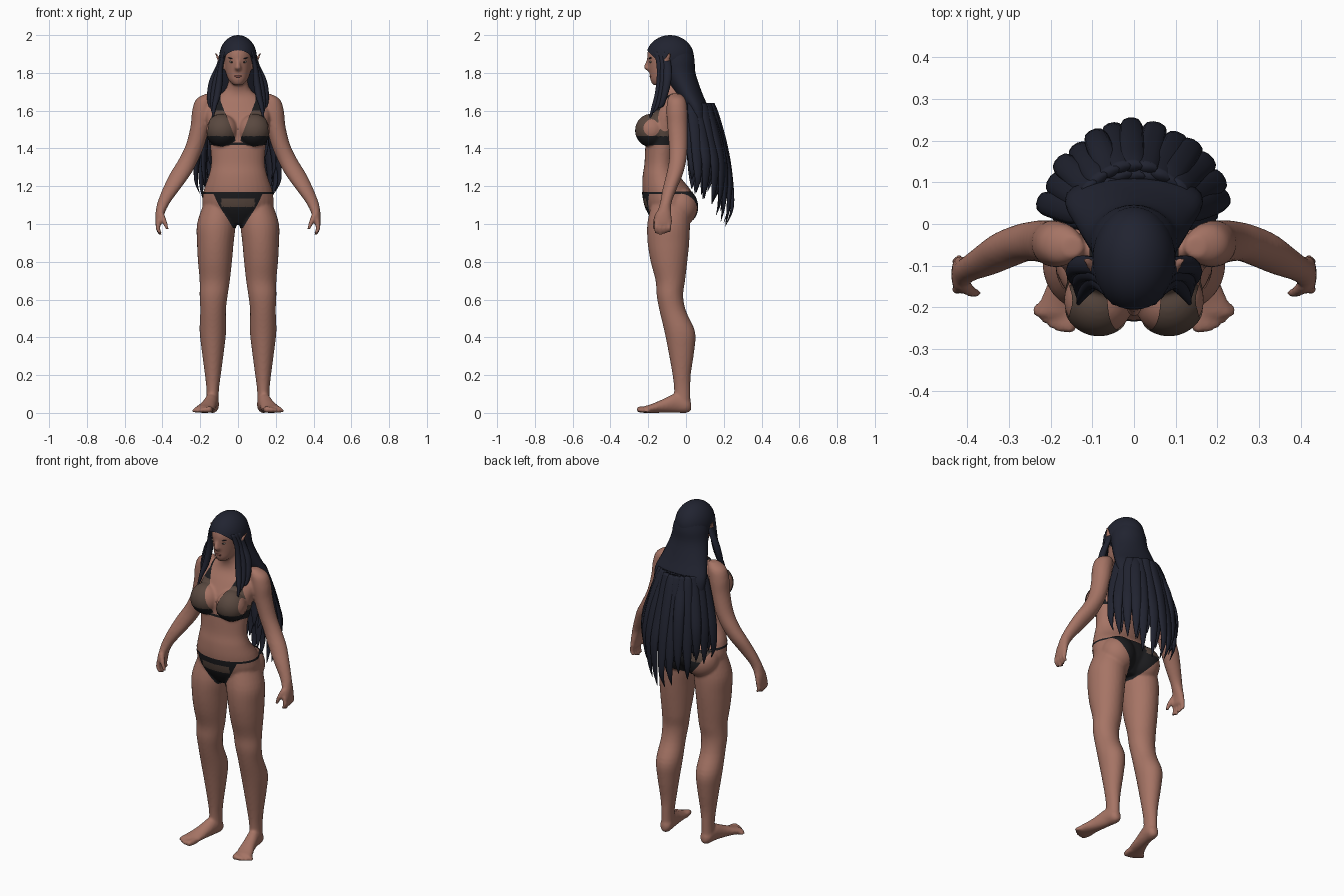
import bpy, bmesh, math, random
from mathutils import Vector, Matrix

if "Cube" in bpy.data.objects:
    bpy.data.objects.remove(bpy.data.objects["Cube"], do_unlink=True)
random.seed(4)
X, Y, Z = Vector((1, 0, 0)), Vector((0, 1, 0)), Vector((0, 0, 1))


def material(name, colour):
    m = bpy.data.materials.new(name)
    m.use_nodes = True
    m.diffuse_color = (*colour, 1)
    m.node_tree.nodes["Principled BSDF"].inputs["Base Color"].default_value = (*colour, 1)
    return m


SKIN = material("skin", (0.38, 0.175, 0.13))
HAIR = material("hair_blue_black", (0.015, 0.017, 0.03))
BLACK = material("cloth_black", (0.012, 0.012, 0.014))
BROWN = material("cloth_brown", (0.1, 0.065, 0.05))
LIPS = material("lips", (0.22, 0.075, 0.065))
EYE = material("eye", (0.35, 0.3, 0.26))


def finish(name, bm, *mats):
    """Turn a bmesh into a smooth-shaded object."""
    mesh = bpy.data.meshes.new(name)
    bm.to_mesh(mesh)
    bm.free()
    for m in mats:
        mesh.materials.append(m)
    for p in mesh.polygons:
        p.use_smooth = True
    ob = bpy.data.objects.new(name, mesh)
    bpy.context.collection.objects.link(ob)
    return ob


def spline(rows, steps=4):
    """Catmull-Rom interpolation of section rows."""
    out = []
    for i in range(len(rows) - 1):
        a, b, c, d = (rows[max(0, min(len(rows) - 1, i + k))] for k in (-1, 0, 1, 2))
        for j in range(steps):
            t = j / steps
            out.append([q + 0.5 * t * (r - p + t * (2 * p - 5 * q + 4 * r - s + t * (3 * (q - r) + s - p)))
                        for p, q, r, s in zip(a, b, c, d)])
    return out + [list(rows[-1])]


def loft(bm, rows, u=X, v=Y, sides=20, mirror=1):
    """Closed tube through elliptical sections (x, y, z, radius_u, radius_v)."""
    rings = []
    for x, y, z, ru, rv in spline(rows):
        c = Vector((x * mirror, y, z))
        ru, rv = max(ru, 0.001), max(rv, 0.001)
        rings.append([bm.verts.new(c + u * ru * math.cos(k * math.tau / sides)
                                   + v * rv * math.sin(k * math.tau / sides)) for k in range(sides)])
    faces = [bm.faces.new(rings[0]), bm.faces.new(rings[-1][::-1])]
    for a, b in zip(rings, rings[1:]):
        for k in range(sides):
            n = (k + 1) % sides
            faces.append(bm.faces.new((a[k], b[k], b[n], a[n])))
    bmesh.ops.recalc_face_normals(bm, faces=faces)


def ball(bm, centre, size, tilt=0):
    mat = Matrix.Translation(centre) @ Matrix.Rotation(tilt, 4, "Y") @ Matrix.Diagonal((*size, 1))
    bmesh.ops.create_uvsphere(bm, u_segments=32, v_segments=20, radius=1, matrix=mat)


# Body: torso, neck and head
bm = bmesh.new()
loft(bm, [(0, -.09, 1.0, .08, .07), (0, -.085, 1.08, .18, .125), (0, -.1, 1.17, .183, .13),
          (0, -.13, 1.25, .157, .1), (0, -.135, 1.32, .142, .085), (0, -.125, 1.42, .148, .09),
          (0, -.105, 1.52, .163, .1), (0, -.08, 1.6, .17, .085), (0, -.062, 1.66, .13, .065),
          (0, -.065, 1.7, .078, .056), (0, -.075, 1.74, .054, .056), (0, -.08, 1.82, .05, .055)], sides=32)
loft(bm, [(0, -.15, 1.735, .022, .025), (0, -.13, 1.76, .048, .058), (0, -.108, 1.8, .065, .086),
          (0, -.092, 1.85, .075, .11), (0, -.085, 1.9, .08, .12), (0, -.085, 1.95, .068, .1),
          (0, -.085, 1.985, .03, .04)], sides=32)
loft(bm, [(0, -.197, 1.875, .008, .009), (0, -.205, 1.845, .011, .014),
          (0, -.207, 1.825, .017, .016), (0, -.195, 1.81, .009, .007)])

for s in (1, -1):
    # Bust and glutes
    ball(bm, (s * .084, -.183, 1.495), (.084, .083, .085))
    ball(bm, (s * .088, -.035, 1.09), (.098, .096, .105))
    # Leg
    loft(bm, [(.105, -.085, 1.1, .08, .1), (.115, -.092, 1.0, .102, .113), (.12, -.093, .9, .097, .11),
              (.122, -.09, .8, .09, .097), (.123, -.083, .7, .08, .078), (.129, -.085, .62, .074, .07),
              (.132, -.07, .54, .068, .07), (.133, -.033, .43, .07, .081), (.133, -.025, .33, .059, .069),
              (.133, -.023, .2, .042, .048), (.134, -.02, .12, .033, .043), (.135, -.02, .04, .033, .043)],
         mirror=s, sides=28)
    # Foot and toes
    loft(bm, [(.134, .028, .034, .014, .02), (.134, .005, .04, .033, .04), (.14, -.05, .052, .036, .052),
              (.156, -.12, .037, .041, .037), (.174, -.18, .024, .05, .024), (.187, -.22, .018, .05, .018)],
         v=Z, mirror=s)
    for k in range(5):
        r = .018 - .002 * k
        x, tip = .153 + .02 * k, -.262 + .0025 * k * k
        loft(bm, [(x - .006, -.19, r, r, r), (x, tip + .02, r, r, r), (x + .002, tip, r, r * .5, r * .5)],
             v=Z, sides=10, mirror=s)
    # Arm and palm
    loft(bm, [(.145, -.055, 1.69, .025, .025), (.172, -.05, 1.66, .05, .048), (.188, -.048, 1.6, .055, .056),
              (.2, -.045, 1.52, .051, .054), (.226, -.041, 1.42, .05, .05), (.262, -.044, 1.34, .053, .046),
              (.305, -.06, 1.265, .056, .044), (.35, -.085, 1.19, .047, .038), (.39, -.105, 1.12, .035, .031),
              (.406, -.113, 1.08, .028, .034), (.416, -.119, 1.04, .022, .044), (.42, -.122, 1.0, .018, .044)],
         mirror=s)
    # Fingers and thumb
    for k in range(4):
        y, end = -.155 + .023 * k, .938 + .008 * abs(k - 1)
        loft(bm, [(.419, y, 1.02, .013, .013), (.424, y - .003, .975, .012, .011),
                  (.408, y - .003, end, .008, .008)], sides=10, mirror=s)
    loft(bm, [(.41, -.145, 1.06, .017, .017), (.39, -.162, 1.015, .014, .014),
              (.374, -.166, .97, .009, .009)], sides=10, mirror=s)
    # Pointed ear
    loft(bm, [(.076, -.115, 1.82, .009, .01), (.09, -.107, 1.85, .012, .022),
              (.105, -.097, 1.88, .009, .016), (.12, -.085, 1.908, .004, .005)], sides=12, mirror=s)

# Fuse the body into one continuous skin
rough = finish("body_rough", bm, SKIN)
fuse = rough.modifiers.new("fuse", "REMESH")
fuse.mode, fuse.voxel_size, fuse.use_smooth_shade = "VOXEL", 0.0075, True
soft = rough.modifiers.new("soften", "SMOOTH")
soft.factor, soft.iterations = 0.5, 5
skin_mesh = bpy.data.meshes.new_from_object(rough.evaluated_get(bpy.context.evaluated_depsgraph_get()))
bpy.data.objects.remove(rough, do_unlink=True)
bm = bmesh.new()
bm.from_mesh(skin_mesh)
body = finish("body", bm, SKIN)


def panel(name, outline, front=None, split=(), rule=lambda c: 0, y_cut=-.08):
    """Cloth cut from the skin inside a convex x-z outline, lifted slightly off it."""
    cloth = bmesh.new()
    cloth.from_mesh(body.data)

    def cut(point, normal, clear=True):
        bmesh.ops.bisect_plane(cloth, geom=cloth.verts[:] + cloth.edges[:] + cloth.faces[:],
                               plane_co=point, plane_no=normal, clear_outer=clear)
    pts = [Vector((x, 0, z)) for x, z in outline]
    mid = sum(pts, Vector()) / len(pts)
    for a, b in zip(pts, pts[1:] + pts[:1]):
        n = (b - a).cross(Y)
        cut(a, n if n.dot(mid - a) < 0 else -n)
    if front is not None:
        cut(Vector((0, y_cut, 0)), Y if front else -Y)
    for z in split:
        cut(Vector((0, 0, z)), Z, False)
    cloth.normal_update()
    for v, n in [(v, v.normal.copy()) for v in cloth.verts]:
        v.co += n * .004
    for f in cloth.faces:
        f.material_index = rule(f.calc_center_median())
    return finish(name, cloth, BLACK, BROWN)


# Two-piece swimwear
for s, side in ((1, "left"), (-1, "right")):
    panel("top_cup_" + side, [(s * .012, 1.44), (s * .08, 1.412), (s * .168, 1.43),
                              (s * .15, 1.54), (s * .105, 1.65), (s * .092, 1.65)],
          True, (1.465, 1.6), lambda c: int(1.465 < c.z < 1.6))
    panel("shoulder_strap_" + side, [(s * .092, 1.64), (s * .105, 1.64), (s * .105, 1.75), (s * .092, 1.75)])
    panel("back_strap_" + side, [(s * .092, 1.42), (s * .105, 1.42), (s * .105, 1.66), (s * .092, 1.66)], False)
panel("chest_band", [(-.175, 1.418), (.175, 1.418), (.175, 1.432), (-.175, 1.432)])
panel("hip_string", [(-.25, 1.158), (.25, 1.158), (.25, 1.17), (-.25, 1.17)])
panel("brief_front", [(-.13, 1.165), (.13, 1.165), (.105, 1.11), (.03, .98), (-.03, .98), (-.105, 1.11)],
      True, (1.09, 1.135), lambda c: int(1.09 < c.z < 1.135 and abs(c.x) < .09))
panel("brief_back", [(-.165, 1.165), (.165, 1.165), (.12, 1.09), (.025, .98), (-.025, .98), (-.12, 1.09)],
      False, (1.11,), lambda c: int(c.z > 1.11 and c.x < -.05))

# Face details
for s, side in ((1, "left"), (-1, "right")):
    for part, mat, c, size, tilt in (("eye_", EYE, (.033, -.187, 1.857), (.014, .005, .005), -.15),
                                     ("iris_", BLACK, (.032, -.19, 1.857), (.005, .004, .005), 0),
                                     ("brow_", HAIR, (.035, -.189, 1.876), (.021, .007, .003), -.3)):
        bm = bmesh.new()
        ball(bm, (s * c[0], c[1], c[2]), size, s * tilt)
        finish(part + side, bm, mat)
bm = bmesh.new()
ball(bm, (0, -.185, 1.782), (.021, .009, .007))
finish("lips", bm, LIPS)

# Hair cap with an open face, and the mass behind the neck
bm = bmesh.new()
ball(bm, (0, -.085, 1.883), (.1, .127, .117))
bmesh.ops.bisect_plane(bm, geom=bm.verts[:] + bm.edges[:] + bm.faces[:], plane_co=(0, -.21, 1.925),
                       plane_no=(0, -.72, -.69), clear_outer=True)
finish("hair_cap", bm, HAIR)
bm = bmesh.new()
loft(bm, [(0, -.06, 1.93, .08, .09), (0, -.05, 1.87, .1, .095), (0, -.035, 1.8, .11, .085),
          (0, .008, 1.7, .14, .075), (0, .05, 1.62, .165, .065), (0, .07, 1.54, .16, .05)], sides=32)
finish("hair_back", bm, HAIR)

# Locks framing the face and falling over the shoulders
for s, side in ((1, "left"), (-1, "right")):
    bm = bmesh.new()
    for k in range(3):
        d = .018 * k
        loft(bm, [(.07 + d / 3, -.15 + d, 1.91, .012, .02), (.09 + d / 3, -.135 + d, 1.84, .013, .022),
                  (.098 + d, -.135 + d, 1.76, .018, .022), (.11 + d, -.15 + d, 1.68, .018, .018),
                  (.125 + d / 2, -.17 + d, 1.62, .012, .013),
                  (.135, -.195 + d, 1.55 + 2 * d, .003, .003)], sides=10, mirror=s)
    finish("hair_front_locks_" + side, bm, HAIR)


# Long strands fanned behind the back
def strands(name, count, spread, scale, width, low, high):
    hair = bmesh.new()
    for k in range(count):
        f = 2 * k / (count - 1) - 1
        a = f * math.radians(spread) + random.uniform(-.03, .03)
        out, along = Vector((math.sin(a), math.cos(a), 0)), Vector((math.cos(a), -math.sin(a), 0))
        end = low + (high - low) * abs(f) + random.uniform(-.02, .08)
        rows = []
        for t, r, w in ((0, .155, .8), (.1, .175, 1), (.35, .22, 1), (.6, .25, .9), (.85, .25, .55), (1, .23, .05)):
            p = out * r * scale * (1 - .1 * abs(f)) * random.uniform(.97, 1.04)
            rows.append((p.x, p.y - .015, 1.64 + (end - 1.64) * t, width * w, .016 * w))
        loft(hair, rows, along, out, 10)
    return finish(name, hair, HAIR)


strands("hair_outer_strands", 13, 72, 1, .031, .95, 1.17)
strands("hair_middle_strands", 11, 74, .85, .034, 1.08, 1.2)
strands("hair_inner_strands", 9, 70, .68, .036, 1.22, 1.26)
